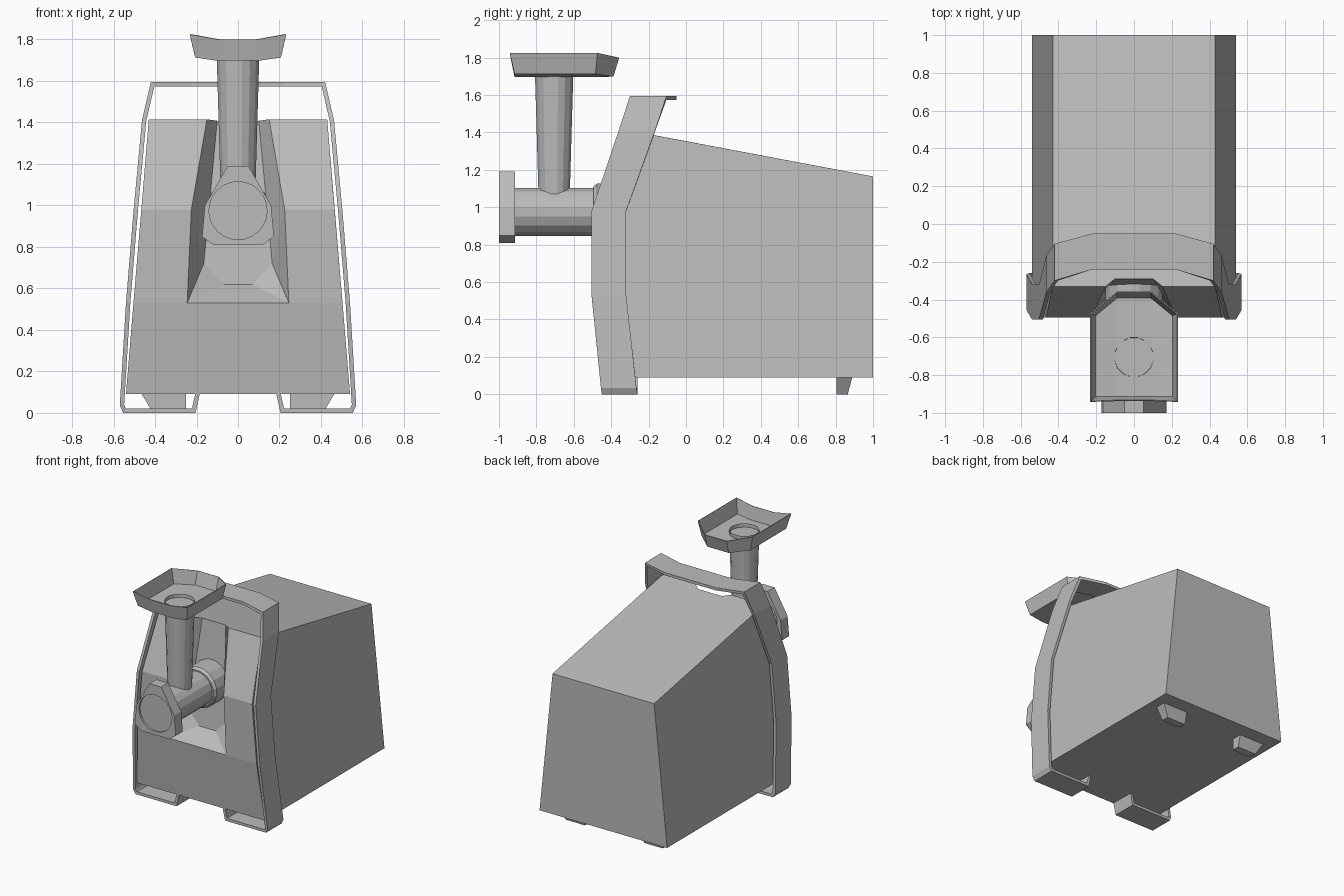
import bpy, bmesh, math
from mathutils import Vector, Matrix

cube = bpy.data.objects.get("Cube")
if cube:
    bpy.data.objects.remove(cube, do_unlink=True)

grey = bpy.data.materials.new("plain grey")
grey.use_nodes = True
grey.diffuse_color = (0.5, 0.5, 0.5, 1)
grey.node_tree.nodes["Principled BSDF"].inputs["Base Color"].default_value = (0.5, 0.5, 0.5, 1)


def finish(name, bm, recalc=True):
    if recalc:
        bmesh.ops.recalc_face_normals(bm, faces=bm.faces)
    me = bpy.data.meshes.new(name)
    bm.to_mesh(me)
    bm.free()
    me.materials.append(grey)
    ob = bpy.data.objects.new(name, me)
    bpy.context.collection.objects.link(ob)
    return ob


def mirrored_mesh(name, half, shared, paired):
    """Named points on the +x half; a leading '-' in a face means the mirrored point."""
    bm = bmesh.new()
    v = {}
    for key, (x, y, z) in half.items():
        v[key] = bm.verts.new((x, y, z))
        v["-" + key] = bm.verts.new((-x, y, z))
    for f in shared:
        keys = f.split()
        bm.faces.new([v[k] for k in keys] + [v["-" + k] for k in reversed(keys)])
    for f in paired:
        keys = f.split()
        bm.faces.new([v[k] for k in keys])
        bm.faces.new([v["-" + k] for k in reversed(keys)])
    return finish(name, bm)


def round_part(name, rings, origin, forward=False, caps=(True, True), sides=16):
    """Lathe of (radius, distance) rings along z, or along -y when forward."""
    bm = bmesh.new()
    loops = []
    for r, d in rings:
        loop = []
        for i in range(sides):
            a = math.tau * (i + 0.5) / sides
            loop.append(bm.verts.new((r * math.cos(a), r * math.sin(a), d)))
        loops.append(loop)
    for a, b in zip(loops, loops[1:]):
        for i in range(sides):
            j = (i + 1) % sides
            bm.faces.new((a[i], a[j], b[j], b[i]))
    for cap, loop in zip(caps, (loops[0], loops[-1])):
        if cap:
            bm.faces.new(loop)
    ob = finish(name, bm)
    m = Matrix.Translation(origin)
    if forward:
        m = m @ Matrix.Rotation(math.pi / 2, 4, 'X')
    ob.data.transform(m)
    return ob


# Housing with a sloping top and a niche in the bent front
mirrored_mesh("housing", {
    "low": (.54, -.45, .09), "bend": (.504, -.495, .53),
    "mid": (.466, -.495, .98), "top": (.43, -.33, 1.415),
    "n_low": (.245, -.495, .53), "n_mid": (.225, -.495, .98), "n_top": (.15, -.33, 1.415),
    "w_low": (.07, -.37, .62), "w_mid": (.165, -.36, .72), "w_top": (.10, -.29, 1.408),
    "rear_low": (.54, 1, .09), "rear_top": (.43, 1, 1.165)},
    shared=["low bend n_low", "n_low w_low", "w_low w_mid w_top",
            "w_top n_top top rear_top", "rear_top rear_low", "rear_low low"],
    paired=["bend mid n_mid n_low", "mid top n_top n_mid", "n_low n_mid w_mid",
            "n_mid n_top w_top w_mid", "n_low w_mid w_low",
            "low rear_low rear_top top mid bend"])

# Frame band round the front, ending in the two front feet: x, z, front y, back y
half = [(.185, .09, -.45, -.26), (.205, 0, -.45, -.26), (.553, 0, -.45, -.26),
        (.57, .035, -.455, -.265), (.54, .53, -.505, -.32), (.503, .98, -.505, -.32),
        (.463, 1.41, -.36, -.165), (.42, 1.595, -.30, -.105), (.22, 1.595, -.24, -.05)]
path = half + [(-x, z, f, b) for x, z, f, b in reversed(half)]
bm = bmesh.new()
sections = []
for i, (x, z, front, back) in enumerate(path):
    here = Vector((x, z))
    dirs = []
    if i > 0:
        dirs.append((here - Vector(path[i - 1][:2])).normalized())
    if i < len(path) - 1:
        dirs.append((Vector(path[i + 1][:2]) - here).normalized())
    normals = [Vector((-d.y, d.x)) for d in dirs]
    n = sum(normals, Vector((0, 0))).normalized()
    inner = here + n * (.021 / n.dot(normals[0]))
    sections.append([bm.verts.new(p) for p in (
        (x, front, z), (x, back, z), (inner.x, back, inner.y), (inner.x, front, inner.y))])
for a, b in zip(sections, sections[1:]):
    for i in range(4):
        j = (i + 1) % 4
        bm.faces.new((a[i], a[j], b[j], b[i]))
bm.faces.new(sections[0])
bm.faces.new(sections[-1])
finish("front_frame", bm)

# Rear feet, tapered outward and backward
for name, s in (("rear_foot_left", 1), ("rear_foot_right", -1)):
    bm = bmesh.new()
    rings = []
    for z, outer, back in ((0, .41, .865), (.095, .467, .89)):
        rings.append([bm.verts.new((s * x, y, z)) for x, y in (
            (.25, .805), (outer, .805), (outer, back), (.25, back))])
    for i in range(4):
        j = (i + 1) % 4
        bm.faces.new((rings[0][i], rings[0][j], rings[1][j], rings[1][i]))
    for ring in rings:
        bm.faces.new(ring)
    finish(name, bm)

# Grinding barrel and its collar, pointing forward
axis = (0, 0, .975)
round_part("barrel", [(.13, .3), (.13, .97)], axis, forward=True)
round_part("barrel_collar", [(.155, .3), (.155, .475), (.14, .495)], axis, forward=True)

# Locking nut: faceted outline with a round opening
curve = bpy.data.curves.new("locking_nut", 'CURVE')
curve.dimensions = '2D'
curve.fill_mode = 'BOTH'
curve.extrude = .0425
right = [(.05, .215), (.105, .12), (.16, .025), (.173, -.125), (.12, -.165)]
outline = right + [(-x, z) for x, z in reversed(right)]
hole = [(.14 * math.cos(math.tau * i / 24), .14 * math.sin(math.tau * i / 24)) for i in range(24)]
for pts in (outline, hole):
    sp = curve.splines.new('POLY')
    sp.points.add(len(pts) - 1)
    for p, (x, z) in zip(sp.points, pts):
        p.co = (x, z, 0, 1)
    sp.use_cyclic_u = True
temp = bpy.data.objects.new("nut_outline", curve)
bpy.context.collection.objects.link(temp)
bpy.context.view_layer.update()
bm = bmesh.new()
bm.from_mesh(temp.evaluated_get(bpy.context.evaluated_depsgraph_get()).to_mesh())
bmesh.ops.remove_doubles(bm, verts=bm.verts, dist=.0001)
bpy.data.objects.remove(temp)
for f in bm.faces:
    f.smooth = False
nut = finish("locking_nut", bm)
nut.data.transform(Matrix.Translation((0, -.9575, .975)) @ Matrix.Rotation(math.pi / 2, 4, 'X'))
round_part("outlet_plate", [(.142, .92), (.142, .985)], axis, forward=True, sides=24)

# Feed tube rising through the tray floor
round_part("feed_tube", [(.085, 1.06), (.105, 1.73)], (0, -.705, 0), caps=(True, False))

# Feed tray with flared walls and a dished rim
tray = mirrored_mesh("feed_tray", {
    "f_in": (.1, -.915, 1.70), "f_out": (.205, -.915, 1.715),
    "b_out": (.205, -.485, 1.715), "b_in": (.09, -.39, 1.70),
    "rim_f_in": (.09, -.935, 1.80), "rim_f_out": (.23, -.94, 1.825),
    "rim_b_out": (.23, -.475, 1.825), "rim_b_in": (.09, -.36, 1.80)},
    shared=["f_in b_in", "f_in rim_f_in", "b_in rim_b_in"],
    paired=["f_in f_out b_out b_in", "f_in f_out rim_f_out rim_f_in",
            "f_out b_out rim_b_out rim_f_out", "b_out b_in rim_b_in rim_b_out"])
wall = tray.modifiers.new("wall", 'SOLIDIFY')
wall.thickness = .006
wall.offset = 0
